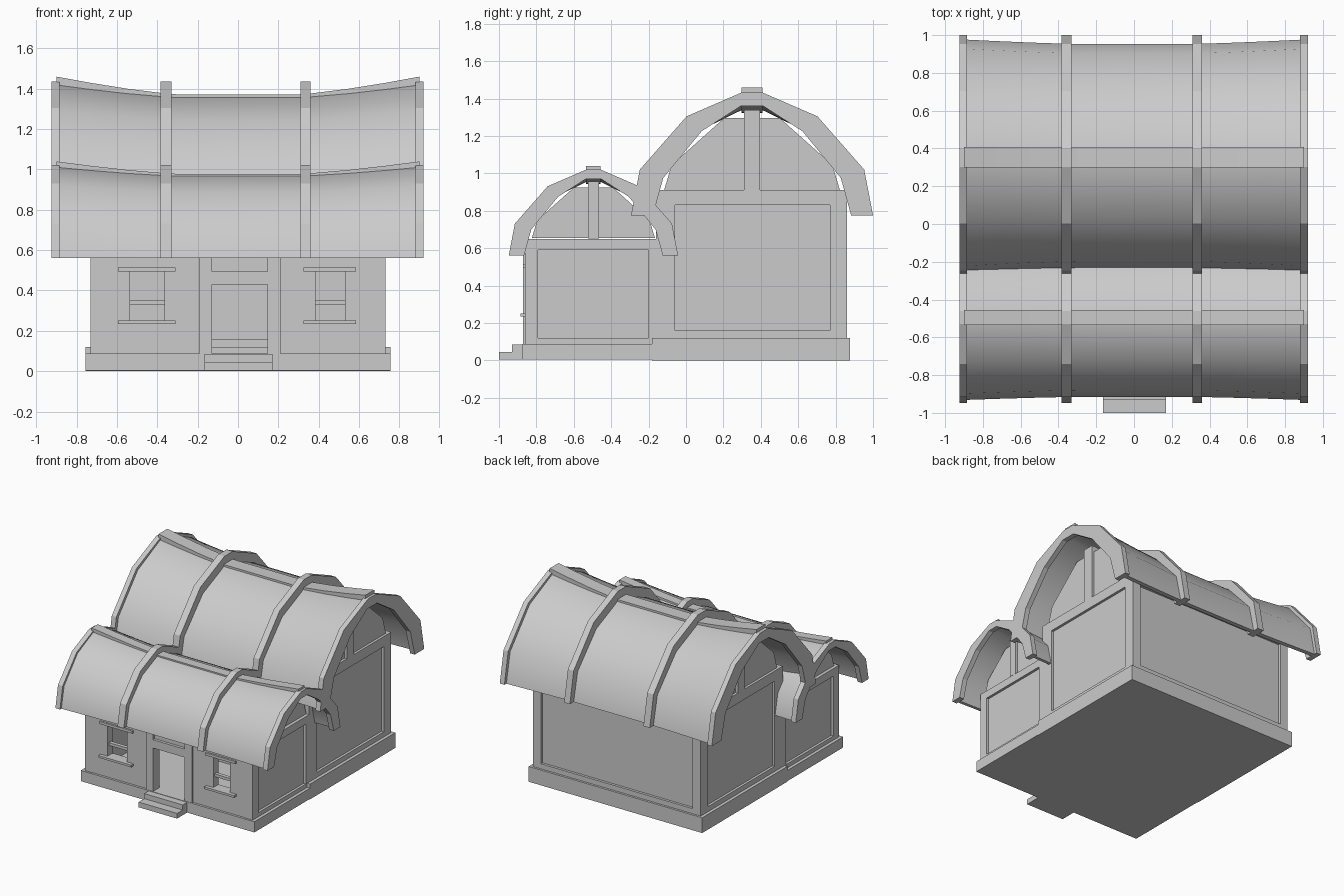
import bpy, bmesh, math

cube = bpy.data.objects.get("Cube")
if cube:
    bpy.data.objects.remove(cube, do_unlink=True)

mat = bpy.data.materials.new("plain_grey")
mat.use_nodes = True
GREY = (0.6, 0.6, 0.6, 1)
mat.diffuse_color = GREY
mat.node_tree.nodes["Principled BSDF"].inputs["Base Color"].default_value = GREY


def loft(name, rings, smooth=False):
    """Bridge closed rings; caps pair each point with its opposite in the ring."""
    bm = bmesh.new()
    rows = [[bm.verts.new(p) for p in ring] for ring in rings]
    n = len(rows[0])
    for a, b in zip(rows, rows[1:]):
        for i in range(n):
            j = (i + 1) % n
            bm.faces.new((a[i], a[j], b[j], b[i]))
    for row in (rows[0], rows[-1]):
        for i in range(n // 2 - 1):
            bm.faces.new((row[i], row[i + 1], row[n - 2 - i], row[n - 1 - i]))
    bmesh.ops.recalc_face_normals(bm, faces=bm.faces)
    me = bpy.data.meshes.new(name)
    bm.to_mesh(me)
    bm.free()
    me.materials.append(mat)
    ob = bpy.data.objects.new(name, me)
    bpy.context.collection.objects.link(ob)
    if smooth:
        bpy.ops.object.select_all(action='DESELECT')
        ob.select_set(True)
        bpy.context.view_layer.objects.active = ob
        bpy.ops.object.shade_smooth_by_angle(angle=math.radians(40))


def box(name, x0, x1, y0, y1, z0, z1):
    loft(name, [[(x, y0, z0), (x, y0, z1), (x, y1, z1), (x, y1, z0)]
                for x in (x0, x1)])


# Half profiles of the arched roof: distance from ridge, height above eaves
OUTER = [(.647, 0), (.60, .245), (.35, .53), (.05, .66)]
INNER = [(.53, 0), (.475, .2), (.27, .45), (.06, .585)]
GABLE = [(.47, .135), (.43, .27), (.15, .52)]
RIBS = [(-.925, -.885), (-.385, -.33), (.31, .36), (.88, .92)]
STATIONS = [-.9, -.73, -.55, -.36, -.3, .3, .36, .55, .73, .9]


def full(half):
    return [(-y, z) for y, z in half] + [(y, z) for y, z in reversed(half)]


def skin_half(t, sag):
    pts = []
    for (oy, oz), (iy, iz) in zip(OUTER, INNER):
        z = oz + (iz - oz) * t
        pts.append((oy + (iy - oy) * t, z * (1 - sag * z / .66)))
    return pts


def roof(label, yc, zb, s):
    def ring(x, pts):
        return [(x, yc + y * s, zb + z * s) for y, z in pts]

    # arched ribs
    arch = full(OUTER) + full(INNER)[::-1]
    for k, (x0, x1) in enumerate(RIBS):
        loft(f"{label}_roof_rib_{k + 1}", [ring(x0, arch), ring(x1, arch)])
    # sagging roof shell and ridge board
    shell, ridge = [], []
    for x in STATIONS:
        q = ((abs(x) - .3) / .6) ** 1.3
        t, sag = .4 - .2 * q, .08 * (1 - q)
        shell.append(ring(x, full(skin_half(t, sag)) + full(skin_half(t + .3, sag))[::-1]))
        top = .597 + .088 * q
        ridge.append(ring(x, [(-.055, top - .05), (-.055, top), (.055, top), (.055, top - .05)]))
    loft(f"{label}_roof_shell", shell, smooth=True)
    loft(f"{label}_ridge_board", ridge)
    # gable infill and king post on both ends
    for side, sx in (("left", 1), ("right", -1)):
        loft(f"{label}_gable_{side}", [ring(sx * x, full(GABLE)) for x in (.67, .71)])
        post = [(-.043, .13), (-.043, .565), (.043, .565), (.043, .13)]
        loft(f"{label}_gable_post_{side}", [ring(sx * x, post) for x in (.67, .73)])


def side_walls(label, y0, y1, z0, z1, py0, py1, pz0, pz1):
    """Recessed panel with raised posts and rails on each end of a house."""
    for side, sx in (("left", 1), ("right", -1)):
        box(f"{label}_wall_{side}", sx * .66, sx * .71, y0 + .02, y1 - .02, z0, z1)
        a, b = sx * .66, sx * .73
        box(f"{label}_front_post_{side}", a, b, y0, py0, z0, z1)
        box(f"{label}_back_post_{side}", a, b, py1, y1, z0, z1)
        box(f"{label}_low_rail_{side}", a, b, py0, py1, z0, pz0)
        box(f"{label}_high_rail_{side}", a, b, py0, py1, pz1, z1)


# Foundation and entrance steps
box("main_foundation", -.755, .755, -.183, .877, 0, .12)
box("front_foundation", -.755, .755, -.875, -.183, .004, .088)
box("lower_step", -.165, .17, -1, -.93, .004, .045)
box("upper_step", -.165, .17, -.93, -.875, .004, .085)

# Main house
side_walls("main", -.16, .86, .12, .91, -.06, .77, .16, .83)
for end, core, rail in (("front", (-.14, -.09), (-.16, -.1)), ("back", (.79, .84), (.79, .86))):
    box(f"main_wall_{end}", -.7, .7, *core, .12, .91)
    box(f"main_{end}_low_rail", -.67, .67, *rail, .12, .16)
    box(f"main_{end}_high_rail", -.67, .67, *rail, .83, .91)
roof("main", .353, .775, 1)

# Front house
side_walls("front", -.86, -.16, .088, .65, -.79, -.20, .12, .59)
for k, (x0, x1) in enumerate([(-.71, -.535), (-.365, -.13), (.145, .385), (.53, .71)]):
    box(f"front_wall_{k + 1}", x0, x1, -.857, -.79, .088, .65)
roof("front", -.495, .56, .7)

# Door surround
box("door_post_right", -.19, -.13, -.872, -.79, .088, .58)
box("door_post_left", .145, .21, -.872, -.79, .088, .58)
box("door_lintel", -.13, .145, -.872, -.79, .43, .495)
box("door_transom", -.13, .145, -.85, -.79, .495, .65)

# Windows with sill, lintel and cross bar
for side, x0, x1 in (("right", -.535, -.365), ("left", .385, .53)):
    box(f"window_apron_{side}", x0, x1, -.857, -.79, .088, .25)
    box(f"window_header_{side}", x0, x1, -.857, -.79, .495, .65)
    box(f"window_bar_{side}", x0, x1, -.84, -.81, .33, .352)
    box(f"window_sill_{side}", x0 - .06, x1 + .055, -.885, -.8, .235, .252)
    box(f"window_lintel_{side}", x0 - .06, x1 + .055, -.872, -.8, .495, .515)
